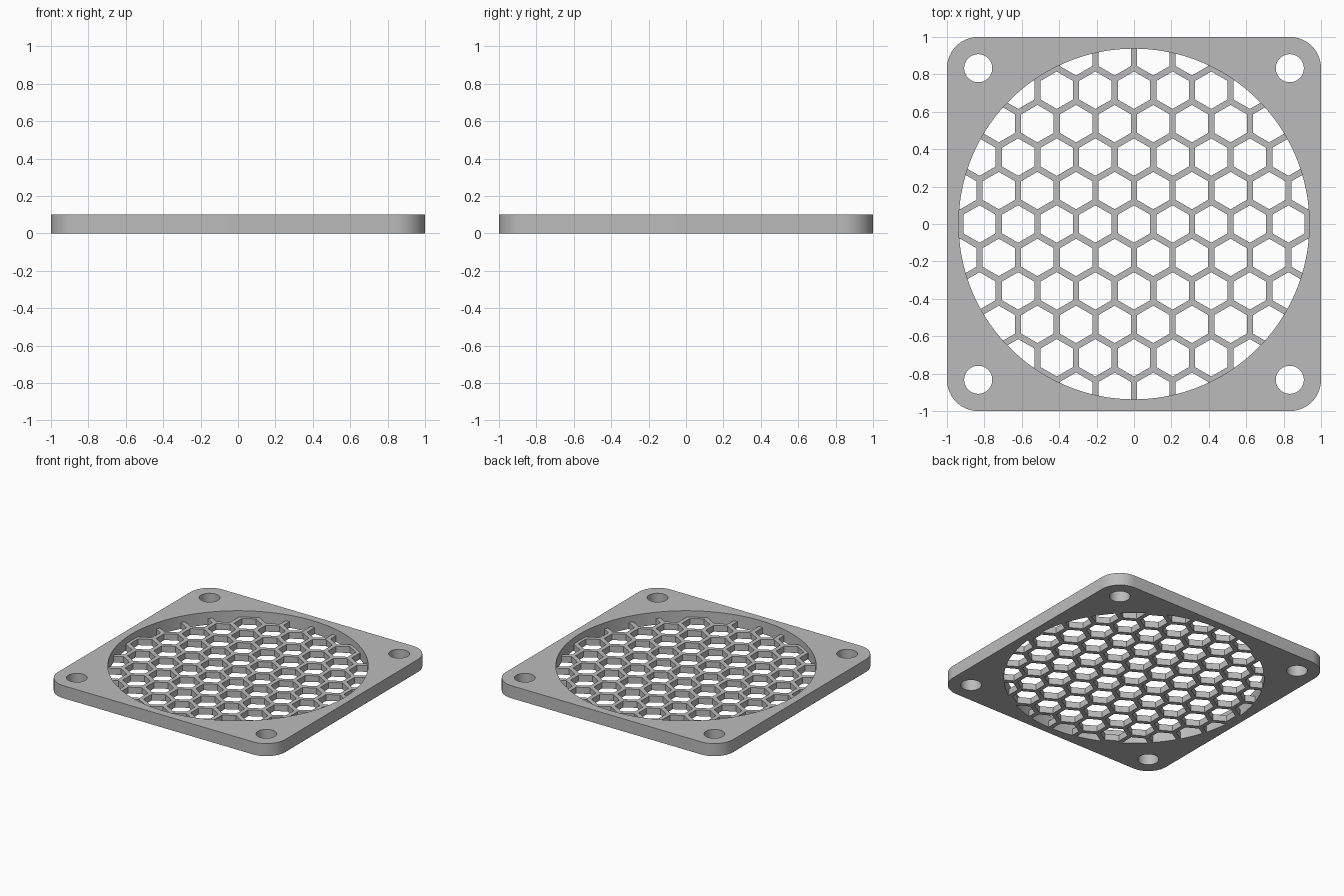
import bpy, bmesh, math
from mathutils import Vector

HEIGHT, GRILLE_TOP = 0.10, 0.05
CORNER, HOLE_POS, HOLE_R, OPENING_R = 0.167, 0.833, 0.075, 0.9375
HEX_R, RIB = 0.10, 0.0333

cube = bpy.data.objects.get("Cube")
if cube:
    bpy.data.objects.remove(cube, do_unlink=True)

grey = bpy.data.materials.new("grey plastic")
grey.use_nodes = True
grey.diffuse_color = (0.5, 0.5, 0.5, 1)
grey.node_tree.nodes["Principled BSDF"].inputs["Base Color"].default_value = (0.5, 0.5, 0.5, 1)


def circle(cx, cy, r, n, start=0.0):
    return [(cx + r * math.cos(start + math.tau * i / n),
             cy + r * math.sin(start + math.tau * i / n)) for i in range(n)]


def prisms(name, outlines, z0, z1):
    """Extrude each closed outline from z0 to z1 into one object."""
    bm = bmesh.new()
    for pts in outlines:
        base = bm.faces.new([bm.verts.new((x, y, z0)) for x, y in pts])
        ext = bmesh.ops.extrude_face_region(bm, geom=[base], use_keep_orig=True)
        top = [v for v in ext["geom"] if isinstance(v, bmesh.types.BMVert)]
        bmesh.ops.translate(bm, verts=top, vec=Vector((0, 0, z1 - z0)))
    bmesh.ops.recalc_face_normals(bm, faces=bm.faces)
    mesh = bpy.data.meshes.new(name)
    bm.to_mesh(mesh)
    bm.free()
    mesh.materials.append(grey)
    obj = bpy.data.objects.new(name, mesh)
    bpy.context.collection.objects.link(obj)
    return obj


def cut(target, cutter):
    """Subtract the cutter and delete it."""
    mod = target.modifiers.new("cut", 'BOOLEAN')
    mod.operation, mod.solver, mod.object = 'DIFFERENCE', 'EXACT', cutter
    bpy.context.view_layer.objects.active = target
    bpy.ops.object.modifier_apply(modifier=mod.name)
    bpy.data.objects.remove(cutter, do_unlink=True)


# Rounded square plate
outline = []
steps = 16
for q, (sx, sy) in enumerate([(1, 1), (-1, 1), (-1, -1), (1, -1)]):
    for i in range(steps + 1):
        a = (q + i / steps) * math.pi / 2
        outline.append((sx * (1 - CORNER) + CORNER * math.cos(a),
                        sy * (1 - CORNER) + CORNER * math.sin(a)))
plate = prisms("fan_grille", [outline], 0, HEIGHT)

# Four screw holes
holes = [circle(sx * HOLE_POS, sy * HOLE_POS, HOLE_R, 48) for sx in (-1, 1) for sy in (-1, 1)]
cut(plate, prisms("screw_holes", holes, -0.1, 0.2))

# Honeycomb lattice: a slab pierced by staggered hexagons
pitch = HEX_R * math.sqrt(3) + RIB
row_step = pitch * math.sqrt(3) / 2
hexes = []
for row in range(-6, 7):
    for col in range(-6, 7):
        x, y = (col + 0.5 * (row % 2)) * pitch, row * row_step
        if math.hypot(x, y) < OPENING_R + HEX_R:
            hexes.append(circle(x, y, HEX_R, 6, math.pi / 6))
lattice = prisms("lattice", [circle(0, 0, 1.3, 64)], -0.2, GRILLE_TOP)
cut(lattice, prisms("hexagons", hexes, -0.3, 0.3))

# Round opening that leaves the lattice standing across its lower half
opening = prisms("opening", [circle(0, 0, OPENING_R, 128)], -0.1, 0.2)
cut(opening, lattice)
cut(plate, opening)

# Smooth the round walls, keep the edges sharp
bpy.ops.object.select_all(action='DESELECT')
plate.select_set(True)
bpy.context.view_layer.objects.active = plate
bpy.ops.object.shade_smooth_by_angle(angle=math.radians(30))
